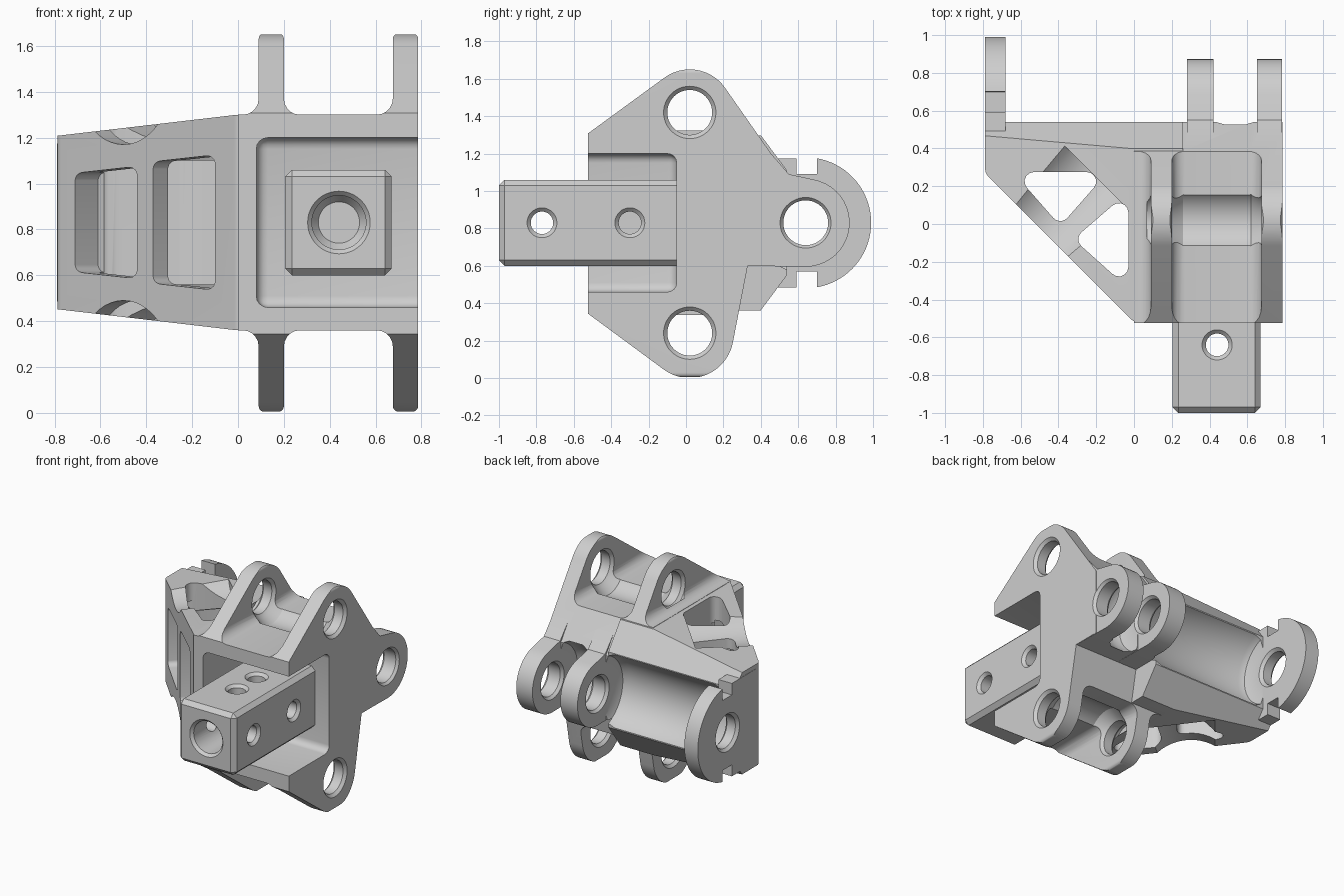
import bpy, bmesh
from math import sin, cos, pi, radians
from mathutils import Vector

if "Cube" in bpy.data.objects:
    bpy.data.objects.remove(bpy.data.objects["Cube"])

GREY = (0.62, 0.62, 0.62, 1)
metal = bpy.data.materials.new("plain grey")
metal.use_nodes = True
metal.diffuse_color = GREY
metal.node_tree.nodes["Principled BSDF"].inputs["Base Color"].default_value = GREY

MID = 0.83      # height of the mirror plane
R = 0.7071


# Placement of (u, v) profiles swept along t
def along_x(u, v, t): return (t, u, v)
def along_y(u, v, t): return (u, t, v)
def along_z(u, v, t): return (u, v, t)
def into_wall(u, v, t): return (u + t, -0.52 - u + t, v)
def over_arm(u, v, t): return (-0.5 + (t - u) * R, -0.02 + (t + u) * R, v)


def arc(cu, cv, r, a0, a1, n=20):
    angles = [radians(a0 + (a1 - a0) * i / n) for i in range(n + 1)]
    return [(cu + r * cos(a), cv + r * sin(a)) for a in angles]


def rounded(points, radius, n=5):
    """Round polygon corners; a point may carry its own radius."""
    out = []
    for i, p in enumerate(points):
        r = p[2] if len(p) > 2 else radius
        c = Vector(p[:2])
        if r == 0:
            out.append(tuple(c))
            continue
        a = (Vector(points[i - 1][:2]) - c).normalized()
        b = (Vector(points[(i + 1) % len(points)][:2]) - c).normalized()
        half = a.angle(b) / 2
        d = r * cos(half) / sin(half)
        o = c + (a + b).normalized() * r / sin(half)
        d0, d1 = (c + a * d - o).normalized(), (c + b * d - o).normalized()
        span = d0.angle(d1)
        for k in range(n + 1):
            w = d0 * sin(span * (1 - k / n)) + d1 * sin(span * k / n)
            out.append(tuple(o + w.normalized() * r))
    return out


def mirrored(points):
    return [(p[0], 2 * MID - p[1], *p[2:]) for p in reversed(points)]


def finish(name, bm):
    bmesh.ops.recalc_face_normals(bm, faces=bm.faces)
    mesh = bpy.data.meshes.new(name)
    bm.to_mesh(mesh)
    bm.free()
    mesh.materials.append(metal)
    ob = bpy.data.objects.new(name, mesh)
    bpy.context.collection.objects.link(ob)
    return ob


def stack(name, rings, place):
    """Skin rings of (u, v, t) points and cap both ends."""
    bm = bmesh.new()
    loops = [[bm.verts.new(place(*p)) for p in ring] for ring in rings]
    n = len(loops[0])
    for lo, hi in zip(loops, loops[1:]):
        for i in range(n):
            bm.faces.new((lo[i], lo[(i + 1) % n], hi[(i + 1) % n], hi[i]))
    bm.faces.new(loops[0])
    bm.faces.new(loops[-1])
    return finish(name, bm)


def prism(name, points, place, t0, t1):
    return stack(name, [[(*p, t) for p in points] for t in (t0, t1)], place)


def turned(name, cu, cv, stations, place, n=48):
    ring = [(cos(2 * pi * i / n), sin(2 * pi * i / n)) for i in range(n)]
    return stack(name, [[(cu + r * c, cv + r * s, t) for c, s in ring]
                        for t, r in stations], place)


def box(name, lo, hi, bevel, segments=1):
    bm = bmesh.new()
    bmesh.ops.create_cube(bm, size=1)
    for v in bm.verts:
        v.co = [h if c > 0 else l for c, l, h in zip(v.co, lo, hi)]
    bmesh.ops.bevel(bm, geom=bm.edges[:], offset=bevel, segments=segments,
                    profile=0.5, affect='EDGES')
    return finish(name, bm)


def combine(ob, operation, *others):
    for other in others:
        mod = ob.modifiers.new("combine", 'BOOLEAN')
        mod.operation, mod.solver, mod.object = operation, 'EXACT', other
        graph = bpy.context.evaluated_depsgraph_get()
        mesh = bpy.data.meshes.new_from_object(ob.evaluated_get(graph))
        ob.modifiers.clear()
        ob.data = mesh
        bpy.data.objects.remove(other)
    return ob


# Tapered arm: side profile trimmed by its front and plan outlines
side = [(-0.525, 0.362), (0.4, 0.362), (0.54, 0.55)]
body = prism("bracket_body", side + mirrored(side), along_x, -0.788, 0.26)
front = [(-0.9, 0.465), (-0.02, 0.362), (0.4, 0.362)]
plan = [(0.4, -0.52), (0, -0.52, 0.06), (-0.788, 0.268, 0.06), (-0.788, 0.6), (0.4, 0.6)]
combine(body, 'INTERSECT',
        prism("front_trim", front + mirrored(front), along_y, -1, 1),
        prism("plan_trim", rounded(plan, 0), along_z, 0, 2))

# Lug block: front outline with filleted lug roots, trimmed by the lug profile
half = [(0.785, MID, 0), (0.785, 1.655, 0.025), (0.675, 1.655, 0.025), (0.675, 1.3),
        (0.2, 1.3), (0.2, 1.655, 0.025), (0.09, 1.655, 0.025), (0.09, 1.3),
        (0.0, 1.3, 0), (0.0, MID, 0)]
outline = rounded(half[:-1] + mirrored(half)[1:-1], 0.07)
lugs = prism("lug_block", outline, along_y, -1, 1)
profile = ([(-0.525, 0.345), (-0.525, 1.307)] + arc(0.02, 1.42, 0.23, 126, 35)
           + [(0.54, 1.078), (0.54, 0.6), (0.33, 0.6)] + arc(0.02, 0.235, 0.235, -11, -126))
combine(lugs, 'INTERSECT', prism("lug_trim", profile, along_x, -0.2, 1))
combine(body, 'UNION', lugs)

# Rear pin lugs
rear = [(0.2, 0.602)] + arc(0.64, MID, 0.235, -90, 80) + [(0.55, 1.09), (0.42, 1.24), (0.2, 1.24)]
for x0, x1 in ((0.28, 0.42), (0.65, 0.783)):
    combine(body, 'UNION', prism("rear_lug", rear, along_x, x0, x1))

# Notched round end plate
notch = [(0.3, 0.485), (0.59, 0.485), (0.59, 0.57), (0.70, 0.57)]
plate = notch + arc(0.64, MID, 0.35, -80, 80, 36) + mirrored(notch)
combine(body, 'UNION', prism("end_plate", plate, along_x, -0.79, -0.68))

# Pin bore and the hollow turned around it between the lugs
pin = [(-0.85, 0.2), (-0.79, 0.14), (-0.77, 0.12), (-0.70, 0.12), (-0.68, 0.14),
       (-0.679, 0.22), (-0.66, 0.27), (-0.62, 0.29), (0.21, 0.29), (0.26, 0.27), (0.279, 0.22),
       (0.28, 0.137), (0.3, 0.12), (0.4, 0.12), (0.42, 0.137), (0.421, 0.22), (0.44, 0.27),
       (0.48, 0.29), (0.59, 0.29), (0.63, 0.27), (0.649, 0.22), (0.65, 0.137), (0.67, 0.12),
       (0.765, 0.12), (0.785, 0.137), (0.85, 0.2)]
combine(body, 'DIFFERENCE', turned("pin_cutter", 0.64, MID, pin, along_x))

# Upper and lower lug bores with a shallow scoop in the deck
bore = [(0.07, 0.14), (0.09, 0.14), (0.11, 0.12), (0.18, 0.12), (0.2, 0.14), (0.26, 0.18),
        (0.62, 0.18), (0.675, 0.14), (0.695, 0.12), (0.765, 0.12), (0.785, 0.14), (0.85, 0.2)]
for z in (1.42, 0.24):
    combine(body, 'DIFFERENCE', turned("lug_bore", 0.02, z, bore, along_x))

# Pocket around the post, open to the front and the left
combine(body, 'DIFFERENCE',
        box("pocket", (0.08, -0.8, 0.46), (1.1, -0.05, 1.2), 0.05, 4))

# Hollow arm, triangular openings, wall windows and dished surfaces
cavity = rounded([(-0.66, 0.27), (-0.03, 0.27), (-0.03, -0.36)], 0.04)
combine(body, 'DIFFERENCE', prism("cavity", cavity, along_z, 0.56, 1.1))
for tri in ([(-0.64, 0.275), (-0.14, 0.275), (-0.39, -0.01)],
            [(-0.03, 0.17), (-0.03, -0.34), (-0.32, -0.08)]):
    combine(body, 'DIFFERENCE',
            prism("opening", rounded(tri, 0.05), along_z, 0.1, 1.6))
for x, h in ((-0.71, 0.215), (-0.37, 0.265)):
    lower = [(x, MID - h), (x + 0.27, MID - h - 0.03)]
    window = rounded(lower + mirrored(lower), 0.035)
    combine(body, 'DIFFERENCE', prism("window", window, into_wall, -0.1, 0.1))
for z in (1.47, 2 * MID - 1.47):
    combine(body, 'DIFFERENCE',
            turned("dish", 0, z, [(-0.3, 0.3), (0.4, 0.3)], over_arm))

# Square post with a blind front bore and cross holes
post = box("square_post", (0.205, -1, 0.6), (0.67, -0.02, 1.06), 0.03)
combine(post, 'DIFFERENCE', turned("post_bore", 0.44, MID, [
    (-1.02, 0.155), (-0.98, 0.118), (-0.54, 0.118), (-0.5, 0.09)], along_y))


def cross_hole(u, v, lo, hi, place):
    ends = [(lo - 0.02, 0.1), (lo + 0.02, 0.06), (hi - 0.02, 0.06), (hi + 0.02, 0.1)]
    combine(post, 'DIFFERENCE', turned("cross_hole", u, v, ends, place, 32))


for y in (-0.77, -0.3):
    cross_hole(y, MID, 0.205, 0.67, along_x)
for y in (-0.64, -0.41):
    cross_hole(0.44, y, 0.6, 1.06, along_z)

for ob in (body, post):
    bpy.ops.object.select_all(action='DESELECT')
    ob.select_set(True)
    bpy.context.view_layer.objects.active = ob
    bpy.ops.object.shade_smooth_by_angle(angle=radians(30))
